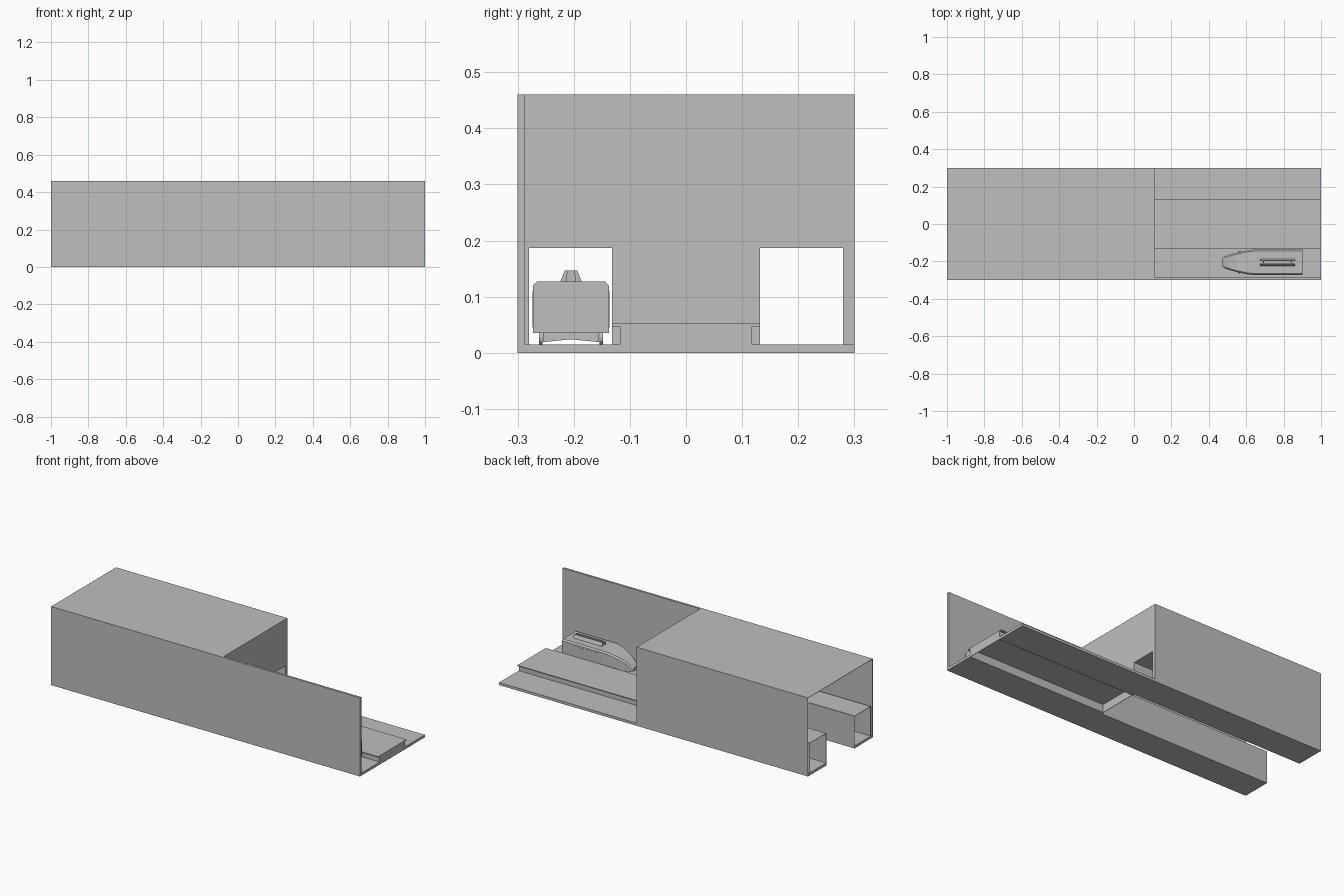
import bpy, bmesh, math
from mathutils import Matrix

old = bpy.data.objects.get("Cube")
if old:
    bpy.data.objects.remove(old)

grey = bpy.data.materials.new("plain_grey")
grey.use_nodes = True
grey.diffuse_color = (0.52, 0.52, 0.52, 1)
grey.node_tree.nodes["Principled BSDF"].inputs["Base Color"].default_value = (0.52, 0.52, 0.52, 1)


def finish(name, bm):
    bmesh.ops.recalc_face_normals(bm, faces=bm.faces)
    mesh = bpy.data.meshes.new(name)
    bm.to_mesh(mesh)
    bm.free()
    mesh.materials.append(grey)
    ob = bpy.data.objects.new(name, mesh)
    bpy.context.collection.objects.link(ob)
    return ob


def loft(name, sections):
    """Skin rings of points and cap both ends."""
    bm = bmesh.new()
    rings = [[bm.verts.new(p) for p in s] for s in sections]
    n = len(rings[0])
    for a, b in zip(rings, rings[1:]):
        for i in range(n):
            j = (i + 1) % n
            bm.faces.new((a[i], a[j], b[j], b[i]))
    bm.faces.new(rings[0])
    bm.faces.new(rings[-1])
    return finish(name, bm)


def prism(name, profile, x0, x1):
    """Extrude a (y, z) profile along x."""
    return loft(name, [[(x, y, z) for y, z in profile] for x in (x0, x1)])


def box(name, x0, x1, y0, y1, z0, z1):
    y0, y1 = sorted((y0, y1))
    return prism(name, [(y0, z0), (y1, z0), (y1, z1), (y0, z1)], x0, x1)


L, W, H = 1.0, 0.30, 0.46      # half length, half width, height
MOUTH = 0.11                   # where the covered part begins
OUT, INN, ROOF = 0.28, 0.132, 0.187   # tunnel opening
BED, T = 0.015, 0.002          # track bed height, sheet thickness

# Track beds, tunnel linings
for s, side in ((-1, "front"), (1, "back")):
    box(side + "_track_bed", -L, L, s * INN, s * W, 0, BED)
    box(side + "_tunnel_inner_wall", -L, MOUTH, s * INN, s * (INN - T), 0, ROOF)
    box(side + "_tunnel_outer_wall", -L, MOUTH, s * OUT, s * (OUT + T), BED, ROOF)
    box(side + "_tunnel_roof", -L, MOUTH, s * INN, s * OUT, ROOF, ROOF + T)
    # platform support set back under the overhang
    box(side + "_platform_support", MOUTH, L, s * 0.118, s * 0.116, 0, 0.047)
    box(side + "_platform_foot", MOUTH, L, s * 0.118, s * INN, 0, BED)

# Platform deck, hollow below
box("platform_deck", MOUTH, L, -INN, INN, 0.047, 0.052)
box("platform_end", L - T, L, -0.116, 0.116, 0, 0.047)

# Outer shell
box("front_wall_covered", -L, MOUTH, -W, -W + T, BED, H)
box("front_wall_open", MOUTH, L, -W, -0.287, BED, H)
box("back_wall", -L, MOUTH, W - T, W, BED, H)
box("shell_roof", -L, MOUTH, -W, W, H - T, H)

# Portal face with two tunnel mouths
half = [(0, H), (W, H), (W, 0), (OUT, 0), (OUT, ROOF), (INN, ROOF), (INN, 0)]
portal = half[1:] + [(-y, z) for y, z in reversed(half[1:])]
prism("portal_face", portal, MOUTH - T, MOUTH)

# Train body: chamfered section tapering to a rounded nose
CY = -0.205


def train_ring(x, hw, top, low=0.035):
    c = min(0.008, hw * 0.3)
    right = [(hw, low), (hw, top - c), (hw - c, top)]
    pts = right + [(-y, z) for y, z in reversed(right)]
    return [(x, CY + y, z) for y, z in pts]


stations = [(0.9, 0.068, 0.127), (0.64, 0.068, 0.127), (0.60, 0.063, 0.122),
            (0.55, 0.052, 0.107), (0.51, 0.041, 0.087), (0.485, 0.033, 0.07),
            (0.47, 0.018, 0.055)]
loft("train_body", [train_ring(*s) for s in stations])

# Roof equipment: trapezoid shoulders joined by a sunken tray
for s in (-1, 1):
    strip = [(CY + s * 0.019, 0.127), (CY + s * 0.011, 0.147),
             (CY + s * 0.006, 0.147), (CY + s * 0.008, 0.127)]
    prism("roof_fairing", strip, 0.675, 0.86)
box("roof_tray", 0.69, 0.845, CY - 0.01, CY + 0.01, 0.127, 0.135)
for x in (0.69, 0.84):
    box("roof_fairing_end", x, x + 0.005, CY - 0.01, CY + 0.01, 0.127, 0.147)

# Door and window plates on both sides
for s in (-1, 1):
    y = CY + s * 0.068
    box("train_door", 0.76, 0.82, y, y + s * 0.001, 0.045, 0.11)
    box("train_window", 0.66, 0.74, y, y + s * 0.001, 0.08, 0.11)

# Bogies with wheel pairs
for bx in (0.60, 0.83):
    arch = [(-0.05, 0.035), (-0.05, 0.019), (0, 0.024), (0.05, 0.019), (0.05, 0.035)]
    prism("bogie_frame", [(CY + y, z) for y, z in arch], bx - 0.045, bx + 0.045)
    for dx in (-0.028, 0.028):
        for s in (-1, 1):
            bm = bmesh.new()
            place = Matrix.Translation((bx + dx, CY + s * 0.054, 0.027)) @ Matrix.Rotation(math.pi / 2, 4, 'X')
            bmesh.ops.create_cone(bm, cap_ends=True, segments=12, radius1=0.012,
                                  radius2=0.012, depth=0.006, matrix=place)
            finish("train_wheel", bm)
